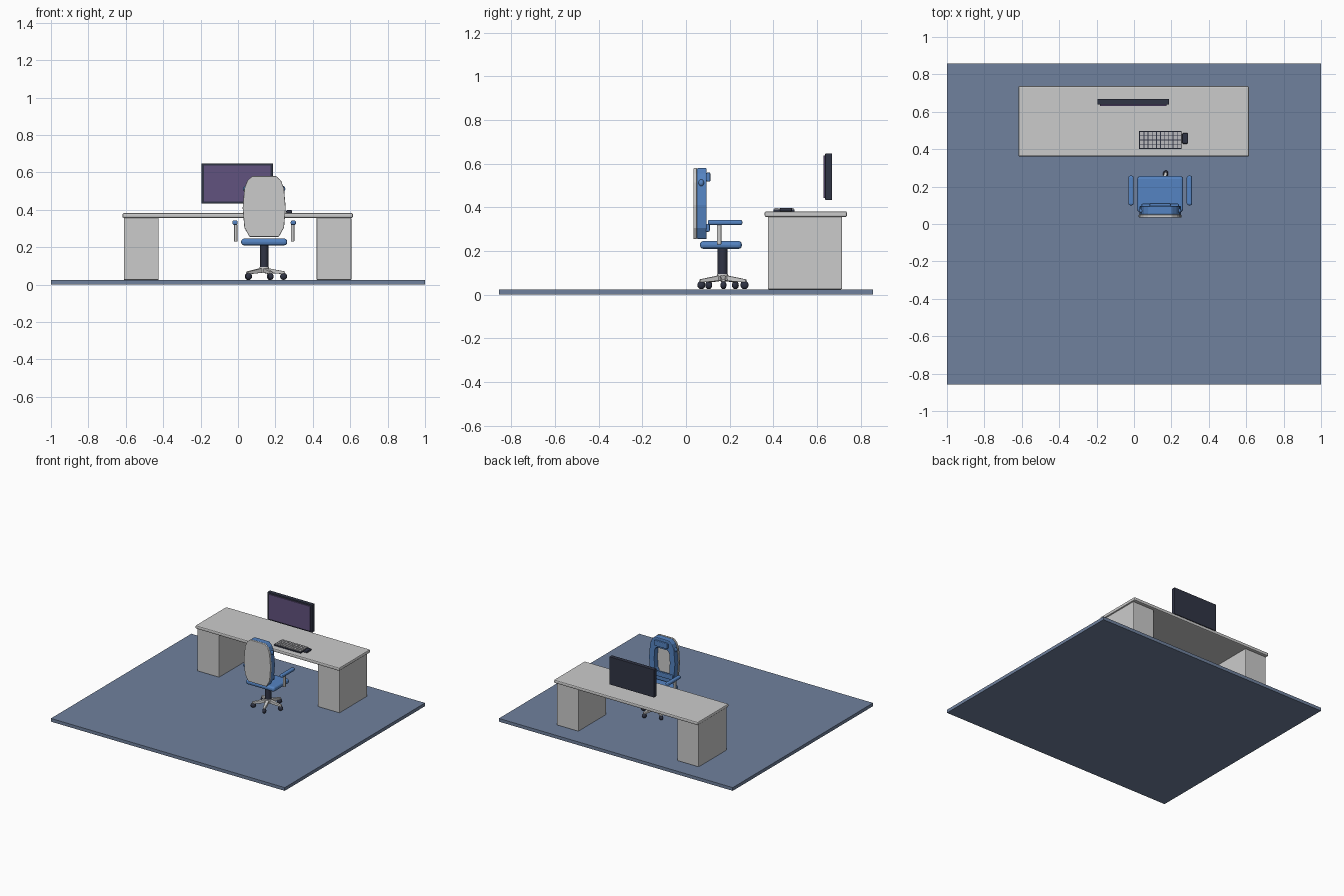
import bpy, bmesh, math
from mathutils import Vector

if "Cube" in bpy.data.objects:
    bpy.data.objects.remove(bpy.data.objects["Cube"])


def material(name, rgb):
    m = bpy.data.materials.new(name)
    m.diffuse_color = (*rgb, 1)
    m.use_nodes = True
    m.node_tree.nodes["Principled BSDF"].inputs["Base Color"].default_value = m.diffuse_color
    return m


BLUE = material("blue", (0.09, 0.23, 0.54))
FLOOR = material("floor_blue", (0.16, 0.22, 0.34))
DARK = material("dark", (0.03, 0.035, 0.06))
PURPLE = material("screen_purple", (0.12, 0.085, 0.21))
KEY = material("key_grey", (0.5, 0.5, 0.52))


def finish(bm, name, mat=None, bevel=0, segs=2, smooth=False):
    bmesh.ops.recalc_face_normals(bm, faces=bm.faces)
    me = bpy.data.meshes.new(name)
    bm.to_mesh(me)
    bm.free()
    ob = bpy.data.objects.new(name, me)
    bpy.context.collection.objects.link(ob)
    if mat:
        me.materials.append(mat)
    if bevel:
        b = ob.modifiers.new("bevel", 'BEVEL')
        b.width, b.segments, b.limit_method = bevel, segs, 'ANGLE'
    if smooth:
        for p in me.polygons:
            p.use_smooth = True
    return ob


def add_box(bm, x, y, z):
    v = bmesh.ops.create_cube(bm, size=1)['verts']
    for p in v:
        p.co = Vector([(r[0] + r[1]) / 2 + c * (r[1] - r[0]) for r, c in zip((x, y, z), p.co)])


def box(name, x, y, z, mat=None, bevel=0, segs=2):
    bm = bmesh.new()
    add_box(bm, x, y, z)
    return finish(bm, name, mat, bevel, segs)


def cylinder(name, loc, r1, r2, depth, mat=None):
    bpy.ops.mesh.primitive_cone_add(vertices=20, radius1=r1, radius2=r2, depth=depth, location=loc)
    ob = bpy.context.object
    ob.name = name
    if mat:
        ob.data.materials.append(mat)
    bpy.ops.object.shade_smooth_by_angle()


def ball(name, loc, scale, rot=0, mat=None):
    bpy.ops.mesh.primitive_uv_sphere_add(segments=16, ring_count=10, location=loc, rotation=(0, 0, rot))
    ob = bpy.context.object
    ob.name, ob.scale = name, scale
    ob.data.materials.append(mat)
    bpy.ops.object.shade_smooth_by_angle(angle=1.0)


def outline(half, cx):
    # mirror a half profile of (offset, z) points into a closed loop
    return [(cx + a, z) for a, z in half] + [(cx - a, z) for a, z in reversed(half)]


def plate(name, pts, y0, y1, mat=None, bevel=0, hole=None):
    bm = bmesh.new()
    rings = []
    for loop in [pts] + ([hole] if hole else []):
        rings.append([[bm.verts.new((x, y, z)) for x, z in loop] for y in (y0, y1)])
    n = len(pts)
    for f, b in rings:
        for i in range(n):
            j = (i + 1) % n
            bm.faces.new((f[i], f[j], b[j], b[i]))
    for k in (0, 1):
        if hole:
            o, h = rings[0][k], rings[1][k]
            for i in range(n):
                j = (i + 1) % n
                bm.faces.new((o[i], o[j], h[j], h[i]))
        else:
            bm.faces.new(rings[0][k])
    return finish(bm, name, mat, bevel)


# floor and desk
box("floor", (-1, 1), (-0.857, 0.857), (0, 0.025), FLOOR)
box("desk_top", (-0.618, 0.615), (0.36, 0.738), (0.356, 0.382), bevel=0.008)
for side, x in (("left", -0.517), ("right", 0.513)):
    box(side + "_pedestal", (x - 0.093, x + 0.093), (0.375, 0.715), (0.025, 0.357), bevel=0.004)

# monitor
box("monitor_body", (-0.195, 0.188), (0.638, 0.669), (0.433, 0.648), DARK, 0.003)
box("monitor_screen", (-0.182, 0.175), (0.63, 0.64), (0.444, 0.637), PURPLE)

# keyboard with its keys and side pad
box("keyboard", (0.028, 0.255), (0.402, 0.497), (0.381, 0.391), DARK)
bm = bmesh.new()
cols, rows = 10, 4
dx, dy = 0.222 / cols, 0.091 / rows
for i in range(cols):
    for j in range(rows):
        x, y = 0.031 + i * dx, 0.404 + j * dy
        add_box(bm, (x + 0.002, x + dx - 0.002), (y + 0.002, y + dy - 0.002), (0.389, 0.398))
finish(bm, "keys", KEY)
box("mouse", (0.257, 0.29), (0.429, 0.486), (0.381, 0.398), DARK, 0.006)

# chair base: five tapered spokes with castors
CX, CY = 0.14, 0.168
for k in range(5):
    a = math.radians(74 + 72 * k)
    d = Vector((math.cos(a), math.sin(a), 0))
    s = Vector((-d.y, d.x, 0))
    c = Vector((CX, CY, 0))
    bm = bmesh.new()
    ends = []
    for r, w, z0, z1 in ((0.0, 0.014, 0.065, 0.092), (0.112, 0.008, 0.055, 0.070)):
        ends.append([bm.verts.new(c + d * r + s * (w * q) + Vector((0, 0, z)))
                     for q, z in ((-1, z0), (1, z0), (1, z1), (-1, z1))])
    for i in range(4):
        j = (i + 1) % 4
        bm.faces.new((ends[0][i], ends[0][j], ends[1][j], ends[1][i]))
    for e in ends:
        bm.faces.new(e)
    finish(bm, "base_spoke", bevel=0.003)
    ball("castor", c + d * 0.104 + Vector((0, 0, 0.044)), (0.019, 0.014, 0.019), a, DARK)
cylinder("base_hub", (CX, CY, 0.079), 0.03, 0.025, 0.03)
cylinder("gas_column", (CX, CY, 0.143), 0.023, 0.023, 0.14, DARK)

# seat
box("seat", (0.017, 0.263), (0.064, 0.256), (0.21, 0.246), BLUE, 0.015, 3)

# armrests
for side, s in (("left", -1), ("right", 1)):
    x = CX + s * 0.156
    box(side + "_arm_pad", (x - 0.014, x + 0.014), (0.1, 0.258), (0.319, 0.343), BLUE, 0.009, 3)
    box(side + "_arm_post", (x - s * 0.004 - 0.009, x - s * 0.004 + 0.009), (0.142, 0.162), (0.23, 0.322),
        bevel=0.004)

# backrest: grey shell, blue frame, pads and pivots
half = [(0.078, 0.255), (0.106, 0.305), (0.115, 0.41), (0.106, 0.515), (0.09, 0.556), (0.064, 0.58)]
inner = [(0.048, 0.305), (0.062, 0.335), (0.066, 0.41), (0.062, 0.475), (0.054, 0.493), (0.04, 0.5)]
plate("backrest_shell", outline(half, CX), 0.034, 0.05, bevel=0.004)
frame = [(a * 0.97, z) for a, z in half]
plate("backrest_frame", outline(frame, CX), 0.05, 0.095, BLUE, 0.005, outline(inner, CX))
box("headrest_pad", (0.083, 0.197), (0.093, 0.112), (0.518, 0.56), BLUE, 0.006)
box("lumbar_bar", (0.04, 0.24), (0.09, 0.109), (0.288, 0.325), BLUE, 0.006)
for s in (-1, 1):
    ball("backrest_pivot", (CX + s * 0.1, 0.07, 0.512), (0.013, 0.013, 0.016), 0, BLUE)
